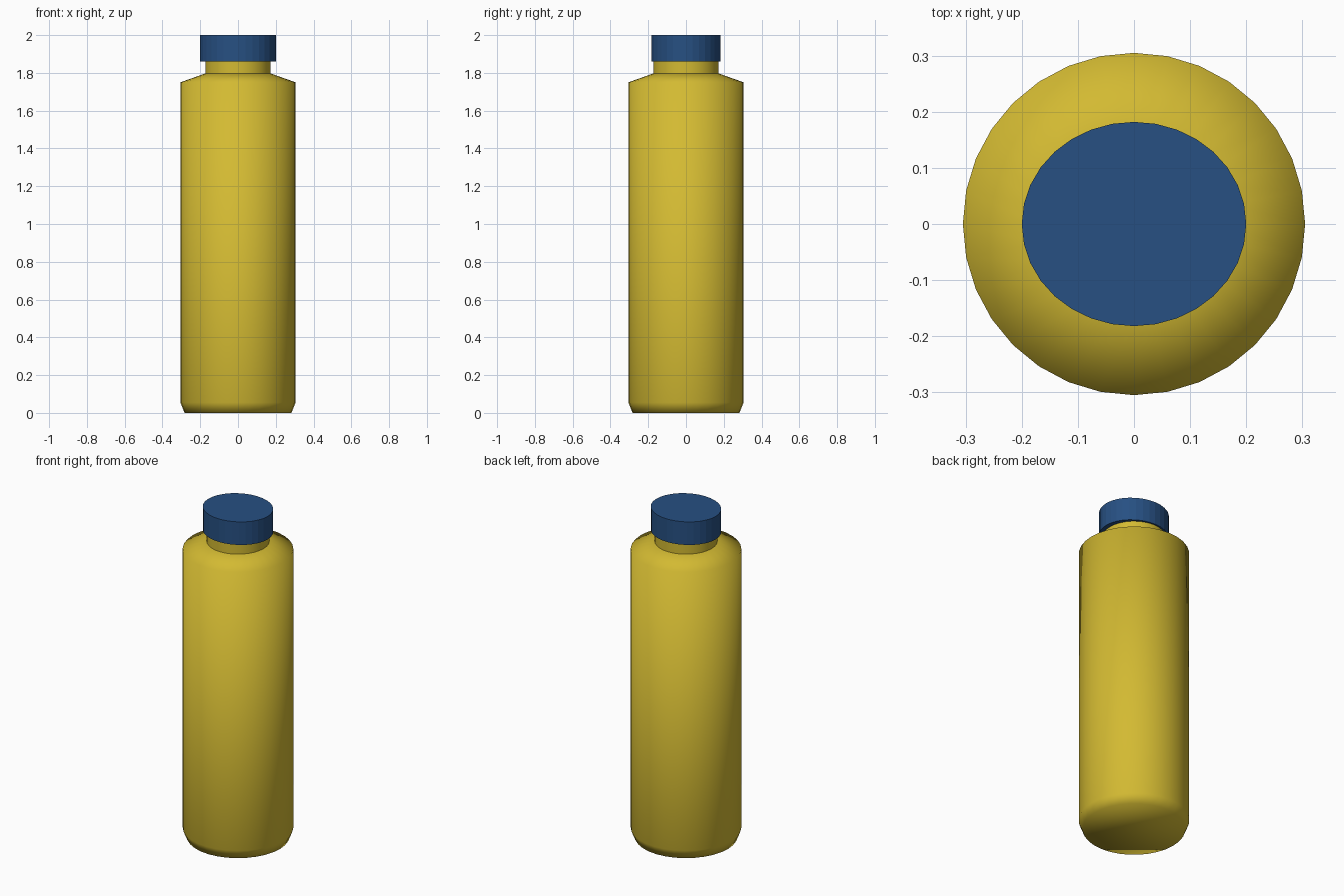
import bpy, math

if "Cube" in bpy.data.objects:
    bpy.data.objects.remove(bpy.data.objects["Cube"])

SIDES = 32


def material(name, rgb):
    m = bpy.data.materials.new(name)
    m.diffuse_color = (*rgb, 1.0)
    m.use_nodes = True
    m.node_tree.nodes["Principled BSDF"].inputs["Base Color"].default_value = m.diffuse_color
    return m


yellow = material("mustard yellow", (0.65, 0.49, 0.032))
blue = material("navy blue", (0.02, 0.08, 0.225))


def lathe(name, profile, mat, y_scale=1.0, smooth=True):
    """Closed solid turned around z from (radius, height) points."""
    verts, faces = [], []
    for r, z in profile:
        for i in range(SIDES):
            a = 2 * math.pi * i / SIDES
            verts.append((r * math.cos(a), r * math.sin(a) * y_scale, z))
    for k in range(len(profile) - 1):
        for i in range(SIDES):
            j = (i + 1) % SIDES
            faces.append((k * SIDES + i, k * SIDES + j,
                          (k + 1) * SIDES + j, (k + 1) * SIDES + i))
    last = (len(profile) - 1) * SIDES
    faces.append(tuple(reversed(range(SIDES))))
    faces.append(tuple(range(last, last + SIDES)))
    me = bpy.data.meshes.new(name)
    me.from_pydata(verts, [], faces)
    me.materials.append(mat)
    for p in me.polygons:
        p.use_smooth = smooth
    ob = bpy.data.objects.new(name, me)
    bpy.context.collection.objects.link(ob)
    return ob


# Body with chamfered foot and sloped shoulder, softly shaded
lathe("bottle_body", [(0.283, 0.0), (0.305, 0.055), (0.305, 1.75), (0.173, 1.797)], yellow)

# Neck, smooth round the side only
neck = lathe("bottle_neck", [(0.173, 1.795), (0.173, 1.87)], yellow)
for p in neck.data.polygons:
    p.use_smooth = len(p.vertices) == 4

# Slightly oval faceted cap
lathe("cap", [(0.2, 1.86), (0.2, 2.0)], blue, y_scale=0.91, smooth=False)
